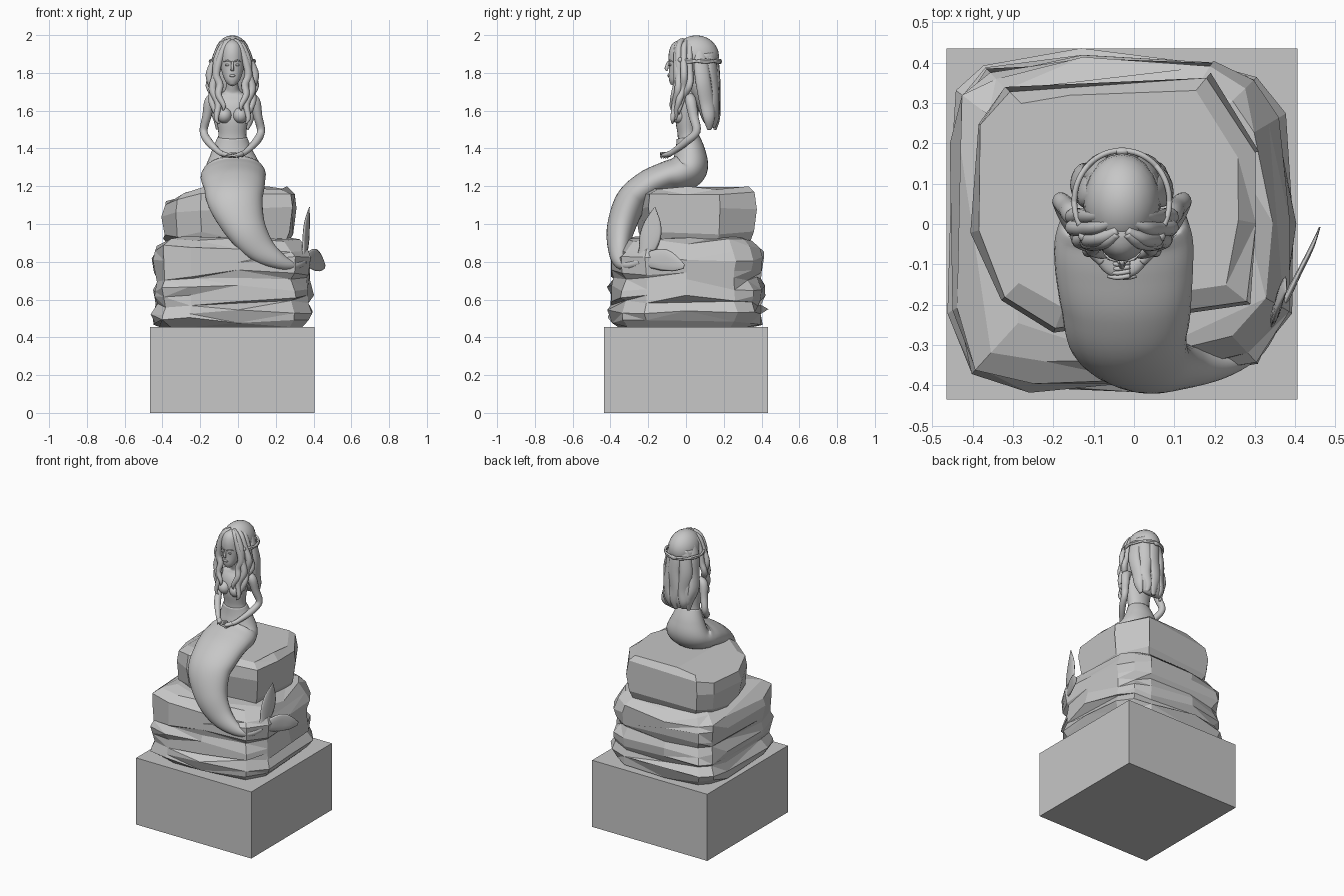
import bpy, bmesh, math, random
from mathutils import Vector

random.seed(11)
CX = -0.03  # centre line of the figure
stone = bpy.data.materials.new("grey stone")
stone.diffuse_color = (0.57, 0.57, 0.57, 1)


def finish(name, bm, smooth=True):
    bmesh.ops.recalc_face_normals(bm, faces=bm.faces[:])
    me = bpy.data.meshes.new(name)
    bm.to_mesh(me)
    bm.free()
    me.materials.append(stone)
    for p in me.polygons:
        p.use_smooth = smooth
    ob = bpy.data.objects.new(name, me)
    bpy.context.collection.objects.link(ob)
    return ob


def skin(bm, rings):
    """Bridge closed rings of points and cap both ends."""
    vs = [[bm.verts.new(p) for p in r] for r in rings]
    n = len(vs[0])
    for a, b in zip(vs, vs[1:]):
        for j in range(n):
            bm.faces.new((a[j], a[(j + 1) % n], b[(j + 1) % n], b[j]))
    bm.faces.new(vs[0][::-1])
    bm.faces.new(vs[-1])


def loft(name, rows, side=(1, 0, 0), k=14, sub=5):
    """Smooth tube through rows of (x, y, z, half width, half depth)."""
    R = [rows[0]] + list(rows) + [rows[-1]]
    path = []
    for i in range(1, len(R) - 2):
        for s in range(sub + (i == len(R) - 3)):
            t = s / sub
            path.append([0.5 * (2 * b + (c - a) * t + (2 * a - 5 * b + 4 * c - d) * t * t
                                + (3 * b - a - 3 * c + d) * t ** 3)
                         for a, b, c, d in zip(R[i - 1], R[i], R[i + 1], R[i + 2])])
    pts = [Vector(p[:3]) for p in path]
    u, rings = Vector(side), []
    for i, p in enumerate(path):
        T = (pts[min(i + 1, len(pts) - 1)] - pts[max(i - 1, 0)]).normalized()
        u = (u - T * u.dot(T)).normalized()
        v = T.cross(u)
        a, b = max(p[3], .001), max(p[4], .001)
        rings.append([pts[i] + u * a * math.cos(q) + v * b * math.sin(q)
                      for q in (math.tau * j / k for j in range(k))])
    bm = bmesh.new()
    skin(bm, rings)
    return finish(name, bm)


def ball(name, c, r):
    bm = bmesh.new()
    bmesh.ops.create_uvsphere(bm, u_segments=20, v_segments=12, radius=1)
    for v in bm.verts:
        v.co = Vector(c) + Vector((v.co.x * r[0], v.co.y * r[1], v.co.z * r[2]))
    return finish(name, bm)


def rock(name, plan, levels, jit, rough, slope=0):
    """Faceted boulder: a plan outline scaled at each height, roughened."""
    mx = sum(p[0] for p in plan) / len(plan)
    my = sum(p[1] for p in plan) / len(plan)
    rings = []
    for i, (z, s) in enumerate(levels):
        ring = []
        for x, y in plan:
            f = s + random.uniform(-jit, jit)
            X, Y = mx + (x - mx) * f, my + (y - my) * f
            h = random.uniform(-rough, rough) if 0 < i < len(levels) - 1 else 0
            h -= slope * max(0, -.2 - X) * i / len(levels)
            ring.append((X, Y, z + h))
        rings.append(ring)
    bm = bmesh.new()
    skin(bm, rings)
    bmesh.ops.triangulate(bm, faces=[f for f in bm.faces if len(f.verts) == 4])
    bmesh.ops.dissolve_limit(bm, angle_limit=math.radians(15), verts=bm.verts[:], edges=bm.edges[:])
    return finish(name, bm, False)


# Plinth
bm = bmesh.new()
bmesh.ops.create_cube(bm, size=1)
for v in bm.verts:
    v.co = (v.co.x * .87 - .03, v.co.y * .87, (v.co.z + .5) * .455)
finish("plinth", bm, False)

# Layered lower boulder and seat boulder
rock("lower_rock", [(-.46, .2), (-.44, .33), (-.37, .39), (-.13, .43), (.2, .41), (.3, .36), (.37, .27),
                    (.41, 0), (.39, -.22), (.31, -.35), (0, -.41), (-.26, -.42), (-.41, -.38), (-.46, -.22)],
     [(.455, .88), (.485, .96), (.535, .99), (.575, .94), (.605, .97), (.66, .97), (.7, .92),
      (.74, .96), (.81, .97), (.87, .94), (.91, .83), (.935, .68)], .028, .02)
rock("seat_rock", [(-.41, .1), (-.39, .25), (-.32, .34), (-.18, .37), (.19, .375), (.24, .29), (.31, .18),
                   (.31, 0), (.29, -.2), (.12, -.24), (-.2, -.27), (-.33, -.19), (-.4, -.02)],
     [(.89, .86), (.95, .95), (1.08, 1), (1.165, .97), (1.19, .84), (1.2, .45)], .022, .012, .6)

# Fish tail, sweeping over the rock and curling to the right
loft("tail", [(-.03, .01, 1.46, .078, .06), (-.03, .022, 1.38, .112, .082), (-.027, .018, 1.3, .15, .098),
              (-.025, -.03, 1.265, .17, .095), (-.025, -.1, 1.247, .172, .085), (-.02, -.2, 1.2, .162, .085),
              (-.012, -.292, 1.115, .146, .085), (.04, -.344, .98, .11, .074), (.12, -.355, .87, .078, .055),
              (.22, -.346, .803, .043, .036), (.3, -.31, .782, .024, .023), (.35, -.245, .8, .018, .014)],
     k=28, sub=7)
# Two tail fins
loft("fin_upper", [(.335, -.26, .79, .02, .01), (.352, -.215, .85, .04, .011), (.36, -.19, .93, .058, .011),
                   (.366, -.175, 1.01, .044, .009), (.378, -.165, 1.09, .002, .002)], (.3, 1, 0), 10)
loft("fin_lower", [(.335, -.26, .79, .02, .01), (.375, -.19, .81, .045, .009), (.41, -.12, .81, .058, .007),
                   (.44, -.06, .79, .042, .006), (.46, -.01, .775, .012, .002)], (0, 0, 1), 10)

# Torso, neck and head
loft("torso", [(CX, .015, 1.4, .09, .06), (CX, .01, 1.47, .074, .054), (CX, .005, 1.55, .084, .06),
               (CX, .01, 1.62, .097, .058), (CX, .02, 1.67, .1, .04), (CX, .02, 1.7, .045, .034),
               (CX, .005, 1.74, .03, .03), (CX, -.01, 1.8, .03, .03)], k=24)
loft("head", [(CX, -.072, 1.735, .012, .012), (CX, -.06, 1.757, .036, .036), (CX, -.032, 1.81, .057, .065),
              (CX, -.01, 1.87, .066, .085), (CX, 0, 1.93, .06, .08), (CX, .01, 1.965, .03, .04)], k=24)
loft("nose", [(CX, -.093, 1.86, .006, .006), (CX, -.103, 1.825, .008, .01), (CX, -.098, 1.812, .009, .005)], k=8)
ball("lips", (CX, -.09, 1.785), (.016, .01, .007))

# Hair cap and the mass of hair down the back
ball("hair_cap", (CX, .055, 1.888), (.096, .12, .111))
loft("hair_back", [(CX, .07, 1.9, .092, .098), (CX, .085, 1.76, .112, .085), (CX, .115, 1.64, .112, .06),
                   (CX, .13, 1.56, .1, .045), (CX, .135, 1.51, .07, .02)], k=24)
for i in range(5):
    a = math.radians(-76 + 38 * i)
    sx, cy = math.sin(a), math.cos(a)
    w = .006 * (-1) ** i
    loft("back_lock_%d" % (i + 1),
         [(CX + sx * .075, .055 + cy * .08, 1.93, .02, .012), (CX + sx * .09, .055 + cy * .098, 1.86, .038, .02),
          (CX + sx * .102 + w, .07 + cy * .09, 1.75, .042, .022), (CX + sx * .102 - w, .095 + cy * .065, 1.64, .04, .022),
          (CX + sx * .09 + w, .11 + cy * .05, 1.56, .032, .02),
          (CX + sx * .08, .115 + cy * .038, 1.5 + .012 * (i % 2), .012, .008)], (cy, -sx, 0), 12)

# Mirrored parts: arms, hands, bust, eyes, front locks and headband
for s, tag in ((-1, "left"), (1, "right")):
    def m(rows):
        return [(CX + s * r[0],) + tuple(r[1:]) for r in rows]

    loft("arm_" + tag, m([(.085, .02, 1.675, .022, .022), (.118, .025, 1.65, .029, .03), (.135, .04, 1.57, .024, .026),
                          (.152, .055, 1.49, .021, .022), (.125, .0, 1.435, .021, .021),
                          (.075, -.065, 1.385, .015, .015), (.05, -.09, 1.37, .014, .016)]))
    loft("palm_" + tag, m([(.055, -.085, 1.373, .014, .014), (.03, -.105, 1.365, .02, .013),
                           (.005, -.115, 1.36, .02, .01)]), (0, 1, 0))
    for j in range(4):
        y = -.095 - .011 * j
        z = 1.362 + (.008 if s > 0 else -.004)
        loft("finger_%s_%d" % (tag, j + 1), m([(.02, y, z + .006, .006, .006), (-.01, y - .005, z + .004, .006, .006),
                                               (-.035, y - .002, z - .008, .004, .004)]), (0, 1, 0), 6, 3)
    ball("bust_" + tag, (CX + s * .042, -.038, 1.575), (.04, .044, .042))
    ball("eye_" + tag, (CX + s * .026, -.083, 1.842), (.013, .008, .006))
    loft("eyebrow_" + tag, m([(.01, -.091, 1.86, .003, .003), (.028, -.087, 1.866, .004, .004),
                              (.045, -.072, 1.86, .002, .002)]), (0, 0, 1), 6, 3)
    for i, (dx, dy, end) in enumerate(((-.024, -.008, 1.6), (-.004, 0, 1.53), (.012, .028, 1.55), (.012, .058, 1.58))):
        w = .009 * (-1) ** i
        h = (1.76 - end) / 3
        loft("front_lock_%s_%d" % (tag, i + 1),
             m([(.012, -.015 + dy, 1.974, .01, .012), (.053 + dx * .6, -.036 + dy, 1.944, .017, .016),
                (.083 + dx * .6, -.04 + dy, 1.87, .02, .018), (.1 + dx + w, -.038 + dy, 1.79, .021, .019),
                (.1 + dx - w, -.042 + dy, 1.79 - h, .021, .019), (.088 + dx + w, -.058 + dy * .7, 1.79 - 2 * h, .018, .017),
                (.08 + dx - w, -.07 + dy * .6, end + .03, .013, .012), (.072 + dx, -.072 + dy * .6, end, .003, .003)]),
             k=10)
    # Braided headband and knot at the temple
    for t in range(2):
        loft("headband_%s_%d" % (tag, t + 1),
             m([(.116 * math.sin(q) + .002, .056 - .126 * math.cos(q),
                 1.862 + .006 * math.sin(4 * q + math.pi * t), .007, .007)
                for q in (math.radians(45 + 13.5 * n) for n in range(11))]), (0, 0, 1), 8, 3)
    ball("temple_knot_" + tag, (CX + s * .094, -.03, 1.868), (.014, .014, .014))
ball("band_knot", (CX, .18, 1.86), (.022, .01, .014))
